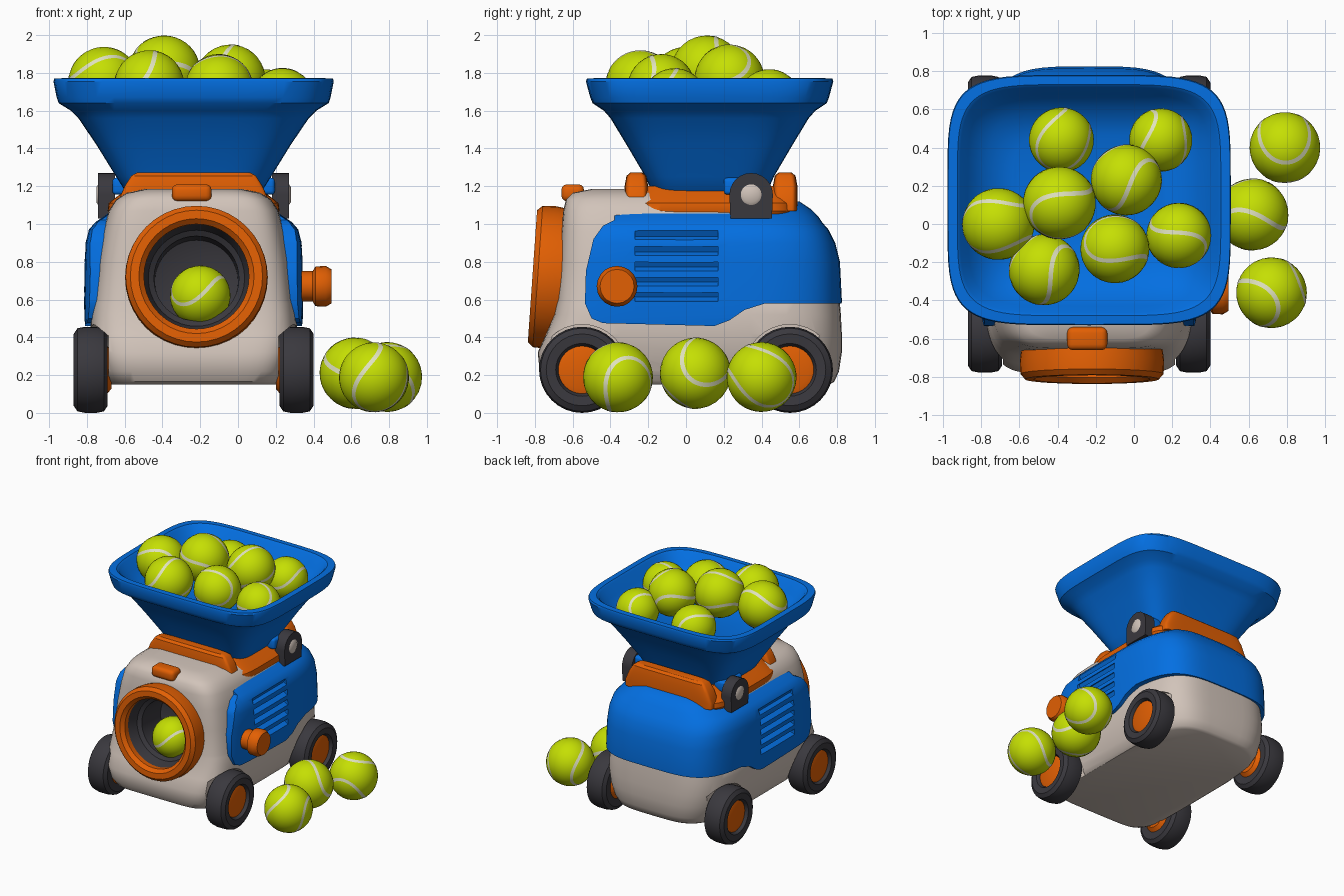
import bpy, bmesh, math, random
from mathutils import Vector, Matrix, Euler

if "Cube" in bpy.data.objects:
    bpy.data.objects.remove(bpy.data.objects["Cube"])

random.seed(4)
CX = -0.235          # centre line of the machine

def material(name, rgb):
    m = bpy.data.materials.new(name)
    m.diffuse_color = (*rgb, 1)
    m.use_nodes = True
    m.node_tree.nodes["Principled BSDF"].inputs["Base Color"].default_value = m.diffuse_color
    return m

BLUE = material("blue", (0.001, 0.16, 0.76))
ORANGE = material("orange", (0.76, 0.115, 0.001))
CREAM = material("cream", (0.64, 0.55, 0.49))
DARK = material("charcoal", (0.042, 0.040, 0.048))
LIME = material("lime", (0.56, 0.74, 0.001))
SEAM = material("seam_white", (0.74, 0.76, 0.52))

def finish(name, bm, mat, angle=35):
    bmesh.ops.remove_doubles(bm, verts=bm.verts, dist=1e-5)
    bmesh.ops.recalc_face_normals(bm, faces=bm.faces)
    me = bpy.data.meshes.new(name)
    bm.to_mesh(me)
    bm.free()
    ob = bpy.data.objects.new(name, me)
    bpy.context.collection.objects.link(ob)
    if mat:
        me.materials.append(mat)
    smooth(ob, angle)
    return ob

def smooth(ob, angle=35):
    ob.data.shade_smooth()
    ob.data.set_sharp_from_angle(angle=math.radians(angle))

def bridge(bm, rings, closed=False):
    n = len(rings[0])
    pairs = list(zip(rings, rings[1:])) + ([(rings[-1], rings[0])] if closed else [])
    for a, b in pairs:
        for i in range(n):
            j = (i + 1) % n
            bm.faces.new((a[i], a[j], b[j], b[i]))

def loft(name, rows, mat, yc=0.0, n=4.0, front_n=None, seg=72):
    """Stack of rounded-box sections; each row is (z, front y, back y, half width)."""
    bm = bmesh.new()
    rings = []
    for z, y0, y1, hw in rows:
        ring = []
        for i in range(seg):
            t = 2 * math.pi * i / seg
            c, s = math.cos(t), math.sin(t)
            e = 2 / (front_n if front_n and s < 0 else n)
            x = math.copysign(abs(c) ** e, c) * hw
            y = math.copysign(abs(s) ** e, s)
            y = yc + y * ((y1 - yc) if y > 0 else (yc - y0))
            ring.append(bm.verts.new((CX + x, y, z)))
        rings.append(ring)
    bridge(bm, rings)
    bm.faces.new(rings[0])
    bm.faces.new(rings[-1])
    return finish(name, bm, mat)

def lathe(name, profile, loc, axis, mat, closed=False, seg=32):
    """Turn (radius, distance along axis) points around an axis."""
    bm = bmesh.new()
    rings = [[bm.verts.new((r * math.cos(2 * math.pi * i / seg), r * math.sin(2 * math.pi * i / seg), a))
              for i in range(seg)] for r, a in profile]
    bridge(bm, rings, closed)
    rot = Vector(axis).to_track_quat('Z', 'Y').to_matrix().to_4x4()
    bm.transform(Matrix.Translation(loc) @ rot)
    return finish(name, bm, mat)

def prism(name, pts, x0, x1, mat):
    """Side outline of (y, z) points pushed across x."""
    bm = bmesh.new()
    a = [bm.verts.new((x0, y, z)) for y, z in pts]
    b = [bm.verts.new((x1, y, z)) for y, z in pts]
    bridge(bm, [a, b])
    bm.faces.new(a)
    bm.faces.new(b)
    return finish(name, bm, mat)

def box(name, c, size, mat, bevel=0.0, tilt=0.0):
    bm = bmesh.new()
    bmesh.ops.create_cube(bm, size=1)
    bm.transform(Matrix.Diagonal((*size, 1)))
    if bevel:
        bmesh.ops.bevel(bm, geom=bm.edges[:], offset=bevel, segments=3, profile=0.5, affect='EDGES')
    bm.transform(Matrix.Translation(c) @ Matrix.Rotation(tilt, 4, 'Y'))
    return finish(name, bm, mat)

def cut(ob, cutter, op='DIFFERENCE'):
    m = ob.modifiers.new("cut", 'BOOLEAN')
    m.operation, m.object, m.solver = op, cutter, 'EXACT'
    bpy.context.view_layer.objects.active = ob
    bpy.ops.object.modifier_apply(modifier=m.name)
    smooth(ob)

# cream body
body = loft("body", [
    (.15, -.70, .76, .45), (.165, -.74, .785, .47), (.22, -.775, .81, .50), (.32, -.785, .825, .53),
    (.42, -.74, .825, .548), (.52, -.70, .82, .545), (.58, -.69, .815, .535), (.60, -.685, .72, .53),
    (.80, -.67, .70, .51), (.96, -.66, .60, .48), (1.07, -.65, .55, .45), (1.13, -.635, .50, .41),
    (1.165, -.60, .45, .355), (1.185, -.50, .40, .26)], CREAM, front_n=6.5)

# blue side and rear shell, trimmed to its side outline
shell = loft("side_shell", [
    (.42, -.72, .815, .57), (.50, -.72, .822, .578), (.60, -.72, .825, .58), (.80, -.70, .815, .577),
    (.90, -.69, .79, .572), (.97, -.66, .755, .555), (1.01, -.62, .72, .52), (1.04, -.58, .70, .475),
    (1.08, -.50, .66, .42), (1.12, -.45, .60, .36)], BLUE, front_n=5)
outline = [(-.50, .50), (-.44, .475), (.15, .46), (.23, .49), (.31, .545), (.42, .58), (.95, .58), (.95, 1.3),
           (-.36, 1.3), (-.38, 1.02), (-.44, .99), (-.49, .92), (-.53, .75), (-.535, .58)]
trims = [prism("shell_trim_cutter", outline, CX - 1, CX + 1, None)]
cut(shell, trims[0], 'INTERSECT')

# louvre slots in the shell
for s in (-1, 1):
    for k in range(5):
        c = box("louvre_cutter", (CX + s * .585, -.05, .61 + .08 * k), (.085, .44, .04), None, tilt=s * .5)
        cut(shell, c)
        trims.append(c)

# launch opening and wheel wells
AX = Vector((0, -1, .07)).normalized()
RING = Vector((-.22, -.755, .72))
hole = lathe("opening_cutter", [(0, -.45), (.285, -.45), (.285, .3), (0, .3)], RING, AX, None)
cut(body, hole)
cut(shell, hole)
trims.append(hole)
for s in (-1, 1):
    for y in (-.55, .55):
        w = lathe("well_cutter", [(0, 0), (.24, 0), (.24, .4), (0, .4)], (CX + s * .45, y, .228), (s, 0, 0), None)
        cut(body, w)
        trims.append(w)
for t in trims:
    bpy.data.objects.remove(t)

# launch ring and dark barrel
lathe("launch_ring", [(.285, -.13), (.365, -.13), (.378, -.04), (.375, .03), (.35, .058), (.305, .058),
                      (.278, .03)], RING, AX, ORANGE, closed=True, seg=40)
lathe("launch_barrel", [(.29, .01), (.275, -.03), (.255, -.10), (.225, -.12), (.22, -.36), (.12, -.40), (0, -.40)],
      RING, AX, DARK, seg=40)

# wheels
for s, side in ((-1, "left"), (1, "right")):
    for y, end in ((-.55, "front"), (.55, "rear")):
        p = (CX + s * .545, y, .228)
        lathe(f"{end}_{side}_tyre", [(.125, -.085), (.19, -.09), (.22, -.07), (.228, -.03), (.228, .03),
              (.22, .07), (.19, .09), (.14, .085), (.125, .06)], p, (s, 0, 0), DARK, closed=True)
        lathe(f"{end}_{side}_hub", [(0, -.11), (.10, -.11), (.13, -.085), (.13, .06), (.10, .07), (0, .07)],
              p, (s, 0, 0), ORANGE)

# orange collar under the hopper, with raised front and back walls
loft("collar_base", [(1.05, -.28, .57, .445), (1.07, -.29, .58, .455), (1.11, -.29, .58, .45), (1.135, -.28, .57, .42),
                     (1.20, -.25, .54, .33)], ORANGE, yc=.14, n=6)
for name, y0, y1 in (("collar_front", -.325, -.20), ("collar_back", .46, .59)):
    loft(name, [(1.07, y0 + .01, y1, .40), (1.12, y0, y1, .40), (1.20, y0, y1, .365), (1.255, y0 + .01, y1 - .01, .33),
                (1.272, y0 + .03, y1 - .03, .30)], ORANGE, yc=(y0 + y1) / 2, n=7)

# hopper: outside, rim, then inside
loft("hopper", [
    (1.11, -.13, .38, .29), (1.17, -.18, .43, .36), (1.25, -.215, .465, .41), (1.42, -.315, .565, .515),
    (1.56, -.40, .65, .61), (1.60, -.435, .685, .65), (1.64, -.495, .745, .715), (1.67, -.507, .757, .725),
    (1.755, -.53, .78, .742), (1.77, -.525, .775, .738), (1.772, -.48, .73, .69), (1.76, -.465, .715, .675),
    (1.68, -.43, .68, .635), (1.59, -.34, .59, .53), (1.53, -.22, .47, .40)], BLUE, yc=.125, n=5)

# hinge brackets with pins and hopper lugs
arch = [(.345 + .115 * math.cos(a), 1.155 + .115 * math.sin(a)) for a in [math.pi * i / 12 for i in range(13)]]
for s, side in ((-1, "left"), (1, "right")):
    prism(f"{side}_bracket", arch + [(.235, 1.03), (.455, 1.03)], CX + s * .415, CX + s * .505, DARK)
    lathe(f"{side}_pin", [(0, 0), (.055, 0), (.055, .025), (.04, .035), (0, .035)],
          (CX + s * .48, .345, 1.155), (s, 0, 0), CREAM, seg=20)
    box(f"{side}_hopper_lug", (CX + s * .37, .31, 1.20), (.12, .22, .09), BLUE, .02)

# dial on the right side and button on top
lathe("side_dial", [(0, 0), (.08, 0), (.08, .06), (.105, .075), (.108, .13), (.09, .16), (0, .16)],
      (CX + .57, -.365, .67), (1, 0, 0), ORANGE, seg=20)
box("top_button", (-.245, -.60, 1.165), (.21, .12, .09), ORANGE, .03)

# tennis ball: sphere with a seam ribbon; balls resting in the hopper stop at its floor
def ball(name, x, y, z, r, floor=None):
    bm = bmesh.new()
    bmesh.ops.create_uvsphere(bm, u_segments=32, v_segments=20, radius=1)
    def seam(t):
        return Vector((.72 * math.cos(t) + .28 * math.cos(3 * t), .72 * math.sin(t) - .28 * math.sin(3 * t),
                       2 * math.sqrt(.72 * .28) * math.sin(2 * t)))
    left, right = [], []
    for i in range(96):
        t = 2 * math.pi * i / 96
        p = seam(t).normalized()
        across = p.cross(seam(t + .01) - seam(t - .01)).normalized() * .065
        left.append(bm.verts.new((p - across).normalized() * 1.007))
        right.append(bm.verts.new((p + across).normalized() * 1.007))
    for i in range(96):
        j = (i + 1) % 96
        bm.faces.new((left[i], left[j], right[j], right[i])).material_index = 1
    turn = Euler([random.uniform(0, 6.28) for _ in range(3)]).to_matrix().to_4x4()
    bm.transform(Matrix.Translation((x, y, z)) @ turn @ Matrix.Scale(r, 4))
    if floor:
        bmesh.ops.bisect_plane(bm, geom=bm.verts[:] + bm.edges[:] + bm.faces[:], plane_co=(0, 0, floor),
                               plane_no=(0, 0, 1), clear_inner=True)
    ob = finish(name, bm, LIME, 60)
    ob.data.materials.append(SEAM)

BALLS = [(-.38, .44, 1.65, .17, 1.52), (.14, .44, 1.655, .165, 1.52), (-.04, .23, 1.765, .185), (-.39, .11, 1.808, .19),
         (-.71, 0, 1.75, .188, 1.58), (-.47, -.24, 1.735, .185), (-.10, -.13, 1.72, .18), (.235, -.06, 1.655, .17, 1.6),
         (.79, .40, .19, .185), (.62, .05, .21, .188), (.72, -.36, .188, .185), (-.20, -.57, .62, .16)]
for i, b in enumerate(BALLS):
    ball(f"tennis_ball_{i + 1}", *b)
